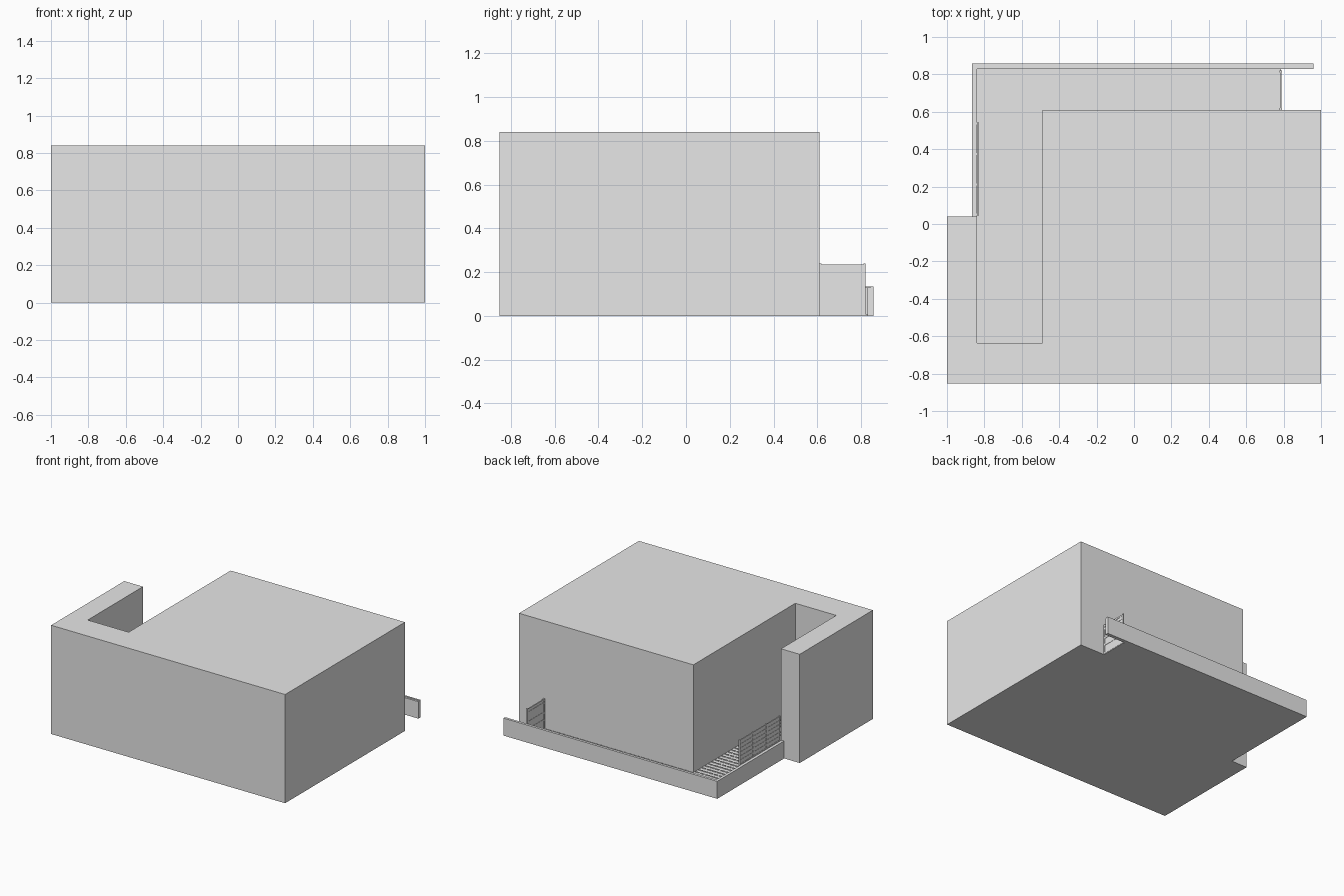
import bpy
import bmesh

cube = bpy.data.objects.get("Cube")
if cube:
    bpy.data.objects.remove(cube, do_unlink=True)

grey = bpy.data.materials.new("plain_grey")
grey.use_nodes = True
GREY = (0.8, 0.8, 0.8, 1)
grey.diffuse_color = GREY
grey.node_tree.nodes["Principled BSDF"].inputs["Base Color"].default_value = GREY


def finish(name, bm):
    bmesh.ops.recalc_face_normals(bm, faces=bm.faces)
    mesh = bpy.data.meshes.new(name)
    bm.to_mesh(mesh)
    bm.free()
    mesh.materials.append(grey)
    obj = bpy.data.objects.new(name, mesh)
    bpy.context.collection.objects.link(obj)
    return obj


def add_box(bm, low, high):
    verts = bmesh.ops.create_cube(bm, size=1)["verts"]
    for v in verts:
        for i in range(3):
            v.co[i] = low[i] if v.co[i] < 0 else high[i]


def slab(name, outline, bottom, top):
    """Extrude a plan outline upward."""
    bm = bmesh.new()
    face = bm.faces.new([bm.verts.new((x, y, bottom)) for x, y in outline])
    raised = bmesh.ops.extrude_face_region(bm, geom=[face])["geom"]
    moved = [g for g in raised if isinstance(g, bmesh.types.BMVert)]
    bmesh.ops.translate(bm, verts=moved, vec=(0, 0, top - bottom))
    return finish(name, bm)


# Main block with a slot open to the back
LEFT, INNER, BACK, SLOT_END = -0.84, -0.49, 0.61, -0.635
slab("main_block", [(-1, -0.853), (1, -0.853), (1, BACK), (INNER, BACK),
                    (INNER, SLOT_END), (LEFT, SLOT_END), (LEFT, 0.04), (-1, 0.04)], 0, 0.84)

# L-shaped path floor
slab("path_floor", [(LEFT, SLOT_END), (INNER, SLOT_END), (INNER, BACK),
                    (0.785, BACK), (0.785, 0.83), (LEFT, 0.83)], 0, 0.008)


# Low boundary wall: inner lining and slightly taller outer skin
def wall(name, inner, outer, top):
    xi, yi = LEFT - inner, 0.83 + inner
    xo, yo = LEFT - outer, 0.83 + outer
    slab(name, [(xi, 0.04), (xi, yi), (0.96, yi), (0.96, yo), (xo, yo), (xo, 0.04)], 0, top)


wall("wall_lining", 0, 0.014, 0.131)
wall("wall_skin", 0.014, 0.027, 0.135)

# Raised tread bars: rows across the slot, then columns along the back
bm = bmesh.new()
STEP, BAR = 0.04, 0.008
for row in range(36):
    y = SLOT_END + 0.025 + row * STEP
    for col in range(8):
        x = LEFT + 0.006 + col * 0.0435
        add_box(bm, (x, y, 0.004), (x + 0.032, y + BAR, 0.013))
for col in range(31):
    x = INNER + 0.015 + col * STEP
    for row in range(5):
        y = BACK + 0.006 + row * 0.0425
        add_box(bm, (x, y, 0.004), (x + BAR, y + 0.031, 0.013))
finish("tread_bars", bm)


# Fences: thin panel, horizontal rails and end posts
def fence(name, x, posts, top, rails):
    bm = bmesh.new()
    add_box(bm, (x - 0.002, posts[0], 0), (x + 0.002, posts[-1], top - 0.004))
    for z in rails:
        add_box(bm, (x - 0.004, posts[0], z), (x + 0.004, posts[-1], z + 0.013))
    for y in posts:
        add_box(bm, (x - 0.006, y - 0.005, 0), (x + 0.006, y + 0.005, top))
    return finish(name, bm)


fence("end_fence", 0.785, [0.615, 0.816], 0.24, [0.004, 0.07, 0.126, 0.2, 0.223])
fence("side_fence", LEFT + 0.006, [0.05, 0.212, 0.375, 0.537], 0.325,
      [0.004 + i * 0.0305 for i in range(11)])
